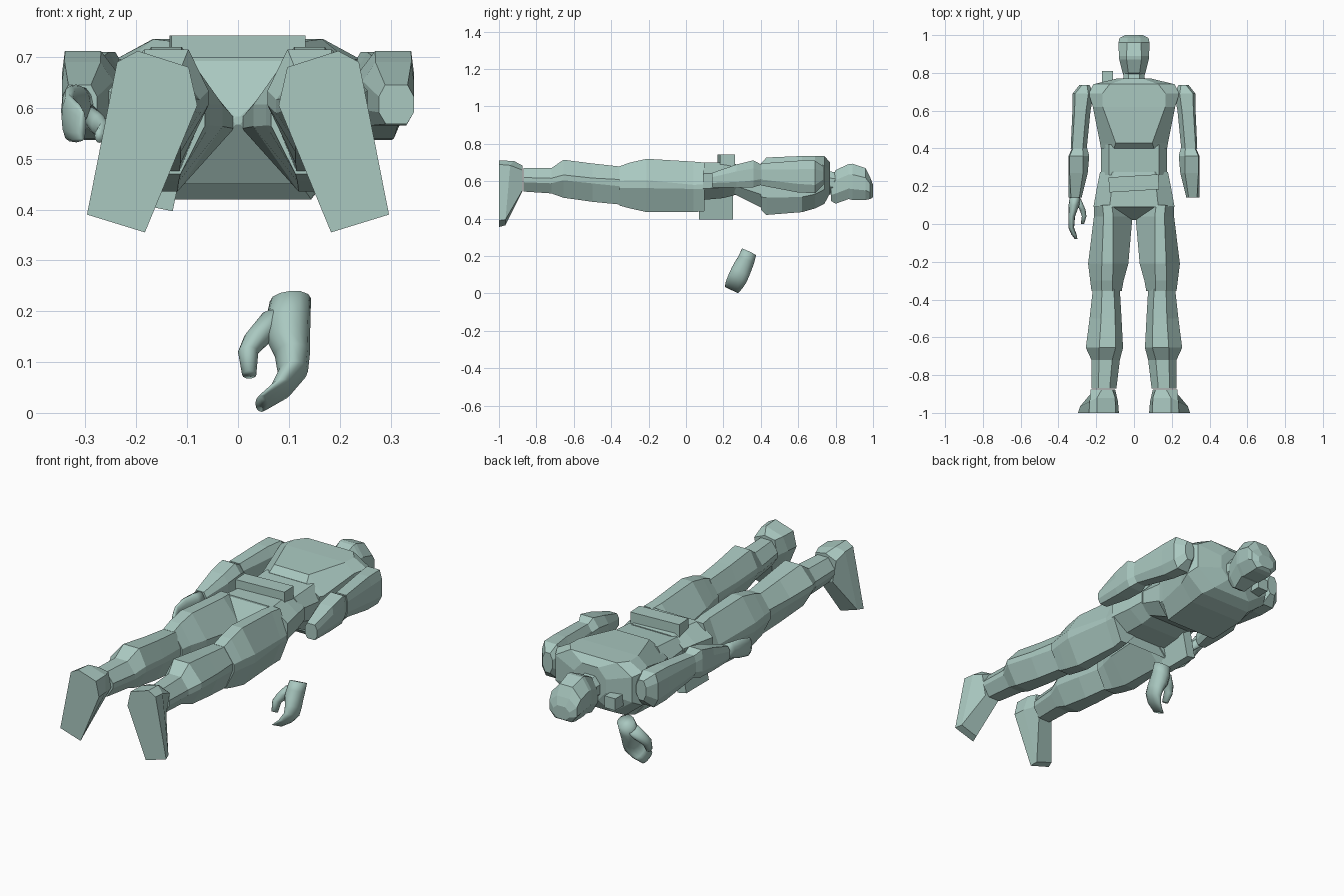
import bpy, bmesh, math
from mathutils import Vector

mat = bpy.data.materials.new("pale_sage")
mat.diffuse_color = (0.40, 0.58, 0.53, 1)


def finish(name, bm, smooth=False):
    bmesh.ops.recalc_face_normals(bm, faces=bm.faces)
    me = bpy.data.meshes.new(name)
    bm.to_mesh(me)
    bm.free()
    me.materials.append(mat)
    ob = bpy.data.objects.new(name, me)
    bpy.context.collection.objects.link(ob)
    if smooth:
        for p in me.polygons:
            p.use_smooth = True
    return ob


def skin(bm, rings):
    """Bridge equal-sized rings of points and cap both ends."""
    vs = [[bm.verts.new(p) for p in r] for r in rings]
    n = len(vs[0])
    for a, b in zip(vs, vs[1:]):
        for i in range(n):
            j = (i + 1) % n
            bm.faces.new((a[i], a[j], b[j], b[i]))
    bm.faces.new(vs[0])
    bm.faces.new(vs[-1][::-1])


def octagon(y, x0, x1, z0, z1, front=.25, back=.25, cz=.3, cb=None):
    """Section across the body; front/back are corner cuts in x (or inner, outer pairs),
    cz/cb are the corner cuts in z at the front and back."""
    w, h = x1 - x0, z1 - z0
    fi, fo = front if isinstance(front, tuple) else (front, front)
    bi, bo = back if isinstance(back, tuple) else (back, back)
    cb = cz if cb is None else cb
    return [(x0 + w * fi, y, z0), (x1 - w * fo, y, z0), (x1, y, z0 + h * cz),
            (x1, y, z1 - h * cb), (x1 - w * bo, y, z1), (x0 + w * bi, y, z1),
            (x0, y, z1 - h * cb), (x0, y, z0 + h * cz)]


def loft(name, sections, sides=(1,)):
    for s in sides:
        bm = bmesh.new()
        skin(bm, [[(s * x, y, z) for x, y, z in octagon(*sec)] for sec in sections])
        finish(name if len(sides) == 1 else ("right_" if s > 0 else "left_") + name, bm)


def box(name, x, y, z, roll=0, yaw=0):
    bm = bmesh.new()
    bmesh.ops.create_cube(bm, size=1)
    ob = finish(name, bm)
    ob.location = [(a + b) / 2 for a, b in (x, y, z)]
    ob.scale = [b - a for a, b in (x, y, z)]
    ob.rotation_euler = (0, roll, yaw)


BOTH = (1, -1)

# torso: chest with broad, gently arched back, waist, hips
loft("chest", [(.40, -.175, .175, .45, .695, .15, .2, .27, .2),
               (.43, -.18, .18, .42, .727, .10, .23, .3, .28),
               (.62, -.218, .218, .435, .735, .15, .12, .27, .14),
               (.69, -.24, .24, .455, .735, .2, .15, .27, .14),
               (.74, -.215, .215, .48, .735, .25, .2, .3, .2), (.77, -.09, .09, .535, .70)])
loft("waist", [(.26, -.175, .175, .53, .685, .15, .12), (.42, -.175, .175, .45, .695, .15, .12)])
loft("hips", [(.09, -.215, .215, .50, .70, .2, .2), (.20, -.195, .195, .51, .70, .2, .2),
              (.275, -.18, .18, .53, .69, .2, .2)])

# pelvis wedge narrowing to the crotch
bm = bmesh.new()
skin(bm, [octagon(.02, -.008, .008, .567, .583),
          octagon(.095, -.205, .205, .45, .70, .15, .18, .42)])
finish("pelvis", bm)

# pouches and radio
box("back_pouch", (-.133, .131), (.175, .255), (.67, .742), yaw=.06)
box("hip_holster", (-.162, -.112), (.07, .25), (.40, .56), roll=.2)
box("shoulder_radio", (-.17, -.11), (.70, .81), (.53, .59))

# neck and head
loft("neck", [(.73, -.06, .06, .53, .66), (.84, -.052, .052, .54, .64)])
loft("head", [(.775, -.05, .05, .495, .60, .25, .2), (.80, -.06, .06, .48, .66, .25, .25),
              (.87, -.078, .078, .505, .692, .2, .25), (.89, -.08, .08, .50, .694, .2, .25),
              (.96, -.082, .082, .50, .67, .2, .28), (.985, -.077, .077, .505, .62, .2, .28),
              (1.0, -.045, .045, .515, .58)])

# legs: six-sided sections ridged along both sides
loft("thigh", [(.10, .03, .212, .44, .70, (.55, .25), (.48, .25), .45),
               (.04, .008, .212, .435, .705, (.58, .25), (.5, .25), .46),
               (-.21, .03, .243, .435, .72, (.42, .3), (.38, .34), .45, .4),
               (-.30, .055, .232, .455, .70, (.35, .3), (.33, .34), .45, .38),
               (-.355, .065, .225, .47, .68, (.3, .3), (.3, .34), .45, .36)], BOTH)
loft("shin", [(-.345, .075, .218, .475, .678, .28, (.22, .34), .48, .34),
              (-.50, .066, .235, .49, .695, .28, (.2, .36), .48, .38),
              (-.655, .058, .255, .512, .715, .28, (.2, .36), .46, .4),
              (-.72, .075, .225, .535, .67, .25, .27, .4),
              (-.87, .093, .225, .545, .67, .25, .27, .4)], BOTH)

# boots: sole outline rising to the ankle
sole = [(.08, .605), (.097, .68), (.197, .712), (.238, .69), (.297, .39), (.183, .355)]
upper = [(.085, .605), (.10, .68), (.195, .708), (.235, .685), (.285, .395), (.192, .365)]
ankle = [(.10, .60), (.115, .675), (.17, .685), (.23, .66), (.21, .55), (.13, .545)]
for s in BOTH:
    bm = bmesh.new()
    drop = (.94, .92, .92, .94, .965, .965)
    skin(bm, [[(s * x, -1, z) for x, z in sole],
              [(s * x, -d, z) for (x, z), d in zip(upper, drop)],
              [(s * x, -.875, z) for x, z in ankle]])
    finish(("right" if s > 0 else "left") + "_boot", bm)

# arms: sharp along the outer back edge, sloped on the inner side
loft("upper_arm", [(.735, .235, .29, .58, .68), (.69, .214, .325, .537, .71, .2, (.25, .12), .25),
                   (.60, .23, .326, .54, .71, .2, (.25, .12), .27),
                   (.40, .25, .335, .578, .695, .2, (.25, .1), .27)], BOTH)
loft("forearm", [(.41, .25, .325, .583, .685, .2, (.3, .08)),
                 (.36, .237, .346, .568, .712, .15, (.3, .05), .25, .3),
                 (.27, .245, .346, .565, .69, .15, (.25, .05), .25, .3),
                 (.14, .277, .346, .568, .645, .2, .18)], BOTH)


def tube(bm, path, u, v):
    """Rounded tapering limb; path = (centre, half width along u, half depth along v)."""
    u, v = Vector(u), Vector(v)
    skin(bm, [[Vector(c) + u * (a * math.cos(t)) + v * (b * math.sin(t))
               for t in [math.tau * k / 12 for k in range(12)]] for c, a, b in path])


# left hand: curled fingers and thumb
bm = bmesh.new()
tube(bm, [((-.312, .15, .607), .028, .036), ((-.318, .10, .605), .028, .041),
          ((-.330, .04, .595), .018, .048), ((-.332, -.02, .58), .015, .046),
          ((-.318, -.055, .572), .014, .040), ((-.306, -.08, .565), .007, .030)], (1, 0, 0), (0, 0, 1))
tube(bm, [((-.30, .135, .59), .018, .024), ((-.272, .075, .565), .016, .022),
          ((-.264, .04, .555), .012, .018), ((-.273, 0, .545), .009, .014)], (1, 0, 0), (0, 0, 1))
finish("left_hand", bm, True)

# loose hand below the body
bm = bmesh.new()
d = Vector((0, .9, -.43))
tube(bm, [((.103, .337, .222), .041, .042), ((.098, .322, .18), .045, .046),
          ((.099, .305, .145), .043, .050), ((.107, .291, .115), .035, .052),
          ((.108, .275, .08), .030, .052), ((.085, .257, .046), .023, .048),
          ((.047, .243, .019), .013, .040)], (.99, 0, .08), d)
tube(bm, [((.075, .327, .19), .030, .032), ((.042, .305, .15), .030, .030),
          ((.02, .283, .12), .020, .025), ((.022, .262, .075), .014, .018)], (1, 0, 0), d)
finish("loose_hand", bm, True)
